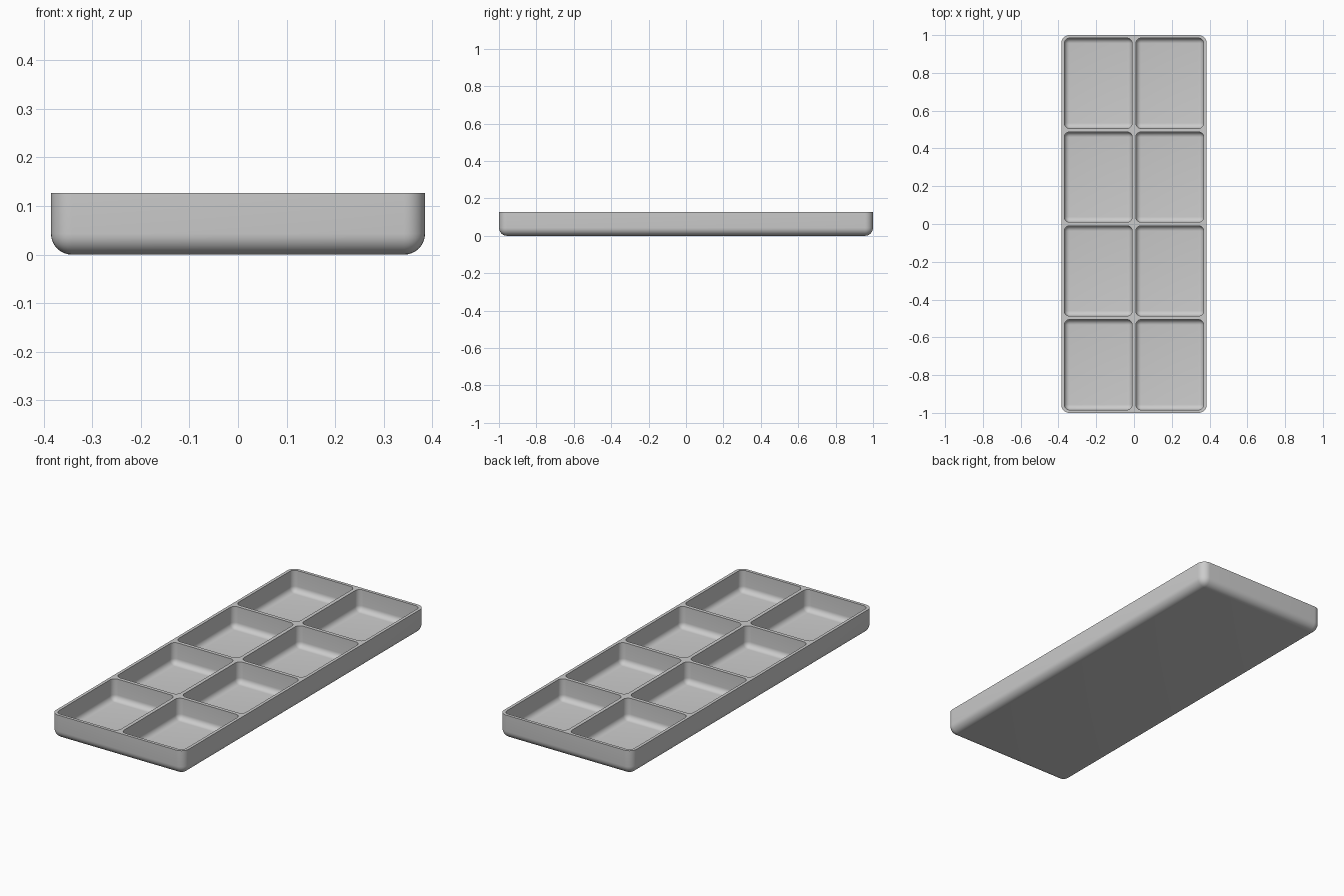
import bpy
import bmesh
from mathutils import Matrix, Vector

default = bpy.data.objects.get("Cube")
if default:
    bpy.data.objects.remove(default, do_unlink=True)

WIDTH, LENGTH, HEIGHT = 0.77, 2.0, 0.127
WALL, DIVIDER, FLOOR = 0.016, 0.019, 0.016
OUTER_RADIUS, INNER_RADIUS = 0.043, 0.028
COLUMNS, ROWS = 2, 4

grey = bpy.data.materials.new("plain_grey")
grey.use_nodes = True
colour = (0.6, 0.6, 0.6, 1)
grey.diffuse_color = colour
grey.node_tree.nodes["Principled BSDF"].inputs["Base Color"].default_value = colour


def rounded_box(low, high, radius):
    """Box with rounded sides and bottom, and a sharp top edge."""
    bm = bmesh.new()
    low, high = Vector(low), Vector(high)
    matrix = Matrix.Translation((low + high) / 2) @ Matrix.Diagonal((*(high - low), 1))
    bmesh.ops.create_cube(bm, size=1, matrix=matrix)
    edges = [e for e in bm.edges if min(v.co.z for v in e.verts) < high.z - 0.001]
    bmesh.ops.bevel(bm, geom=edges, offset=radius, offset_type='OFFSET',
                    segments=8, profile=0.5, affect='EDGES', clamp_overlap=True)
    mesh = bpy.data.meshes.new("rounded_box")
    bm.to_mesh(mesh)
    bm.free()
    return mesh


def add_object(name, mesh):
    mesh.materials.append(grey)
    obj = bpy.data.objects.new(name, mesh)
    bpy.context.collection.objects.link(obj)
    return obj


# Tray body
tray = add_object("tray", rounded_box((-WIDTH / 2, -LENGTH / 2, 0),
                                      (WIDTH / 2, LENGTH / 2, HEIGHT), OUTER_RADIUS))

# Compartment cutters, gathered into one mesh
size_x = (WIDTH - 2 * WALL - (COLUMNS - 1) * DIVIDER) / COLUMNS
size_y = (LENGTH - 2 * WALL - (ROWS - 1) * DIVIDER) / ROWS
gathered = bmesh.new()
for column in range(COLUMNS):
    for row in range(ROWS):
        x = -WIDTH / 2 + WALL + column * (size_x + DIVIDER)
        y = -LENGTH / 2 + WALL + row * (size_y + DIVIDER)
        pocket = rounded_box((x, y, FLOOR), (x + size_x, y + size_y, HEIGHT + 0.05),
                             INNER_RADIUS)
        gathered.from_mesh(pocket)
        bpy.data.meshes.remove(pocket)
cutter_mesh = bpy.data.meshes.new("compartment_cutter")
gathered.to_mesh(cutter_mesh)
gathered.free()
cutter = add_object("compartment_cutter", cutter_mesh)
cutter.hide_render = True

# Hollow out the compartments
cut = tray.modifiers.new("compartments", 'BOOLEAN')
cut.operation = 'DIFFERENCE'
cut.solver = 'EXACT'
cut.object = cutter
bpy.ops.object.select_all(action='DESELECT')
tray.select_set(True)
bpy.context.view_layer.objects.active = tray
bpy.ops.object.modifier_apply(modifier=cut.name)
bpy.data.objects.remove(cutter, do_unlink=True)

# Smooth fillets, crisp rim
bpy.ops.object.shade_smooth_by_angle(angle=0.6)
